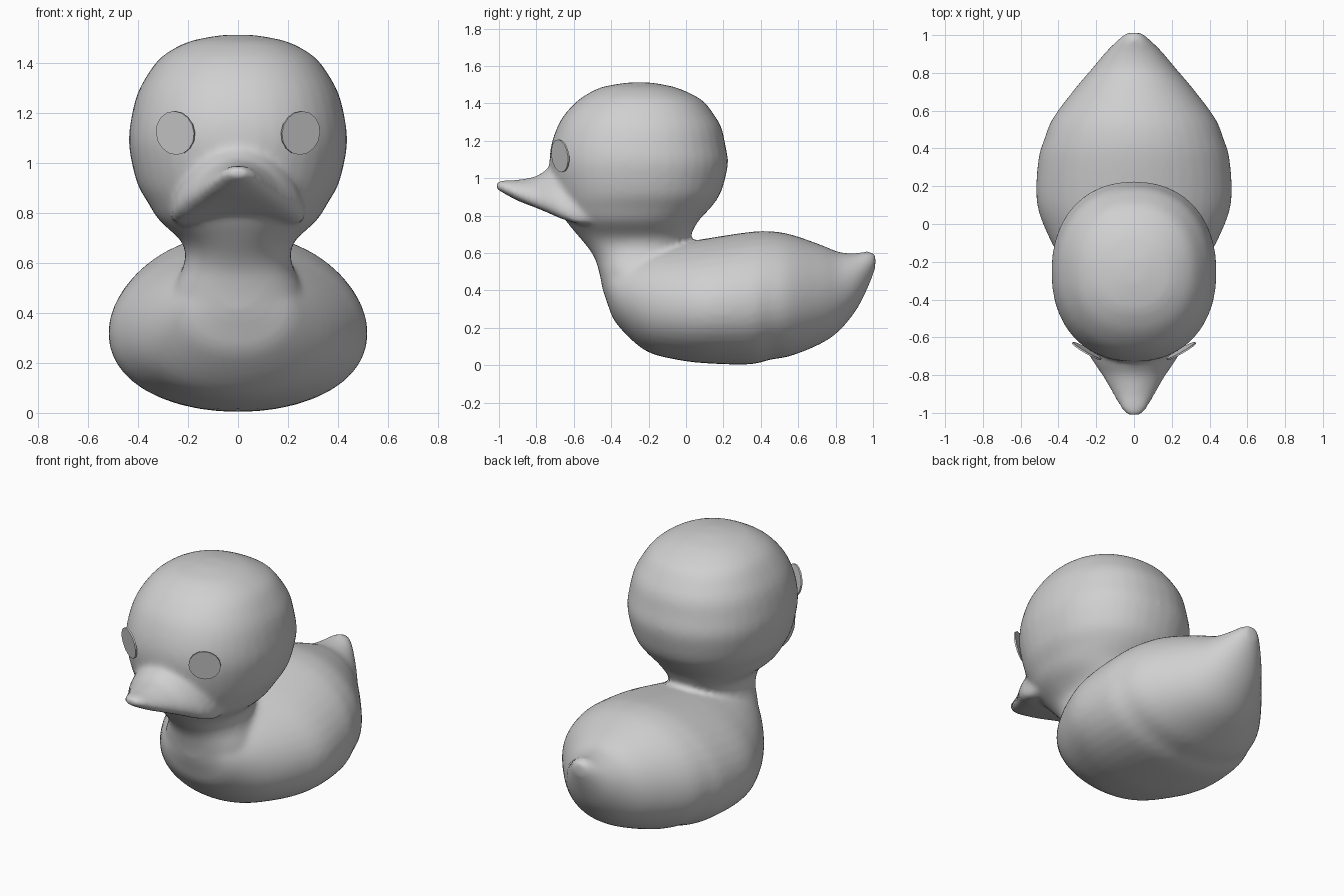
import bpy, bmesh, math
from mathutils import Vector, Matrix

cube = bpy.data.objects.get("Cube")
if cube:
    bpy.data.objects.remove(cube, do_unlink=True)

grey = bpy.data.materials.new("grey")
grey.use_nodes = True
grey.diffuse_color = (0.63, 0.63, 0.63, 1)
grey.node_tree.nodes["Principled BSDF"].inputs["Base Color"].default_value = grey.diffuse_color


def add_object(name, bm):
    mesh = bpy.data.meshes.new(name)
    bm.to_mesh(mesh)
    bm.free()
    mesh.materials.append(grey)
    obj = bpy.data.objects.new(name, mesh)
    bpy.context.scene.collection.objects.link(obj)
    return obj


def refine(rings, steps=4):
    """Add smoothly interpolated rings between the given ones."""
    pts = [Vector(r) for r in rings]
    pts = [pts[0]] + pts + [pts[-1]]
    for a, b, c, d in zip(pts, pts[1:], pts[2:], pts[3:]):
        for k in range(steps):
            t = k / steps
            yield (b * 2 + (c - a) * t + (a * 2 - b * 5 + c * 4 - d) * t ** 2
                   + (b * 3 - a - c * 3 + d) * t ** 3) / 2
    yield pts[-1]


def loft(bm, rings, upright=False, droop=0, power=2, sides=40):
    """Skin oval rings (position, low, high, half width) along z or y."""
    def rounded(value):
        return math.copysign(abs(value) ** (2 / power), value)

    loops = []
    for pos, low, high, half in refine(rings):
        loop = []
        for i in range(sides):
            a = math.tau * i / sides
            x = half * rounded(math.cos(a))
            other = (low + high) / 2 + (high - low) / 2 * rounded(math.sin(a)) - droop * x * x
            loop.append(bm.verts.new((x, other, pos) if upright else (x, pos, other)))
        loops.append(loop)
    for one, two in zip(loops, loops[1:]):
        for i in range(sides):
            j = (i + 1) % sides
            bm.faces.new((one[i], one[j], two[j], two[i]))
    bm.faces.new(loops[0])
    bm.faces.new(loops[-1])


# Body from chest to tail: y, bottom, top, half width
body = [(-0.45, 0.42, 0.54, 0.07), (-0.42, 0.33, 0.56, 0.16), (-0.37, 0.22, 0.58, 0.24),
        (-0.22, 0.08, 0.62, 0.365), (-0.05, 0.03, 0.65, 0.46), (0.12, 0.01, 0.68, 0.516),
        (0.34, 0.005, 0.713, 0.507), (0.45, 0.03, 0.717, 0.475), (0.56, 0.05, 0.70, 0.43),
        (0.72, 0.115, 0.645, 0.31), (0.82, 0.185, 0.605, 0.225), (0.91, 0.295, 0.60, 0.15),
        (0.97, 0.41, 0.61, 0.09), (1.013, 0.52, 0.60, 0.04)]

# Chest, neck and head: z, front, back, half width
head = [(0.22, -0.34, -0.10, 0.16), (0.30, -0.40, -0.07, 0.24), (0.40, -0.442, -0.04, 0.27),
        (0.50, -0.465, -0.02, 0.255), (0.57, -0.487, 0.0, 0.225), (0.63, -0.525, 0.01, 0.21),
        (0.69, -0.575, 0.025, 0.23), (0.77, -0.64, 0.065, 0.315), (0.84, -0.68, 0.13, 0.36),
        (0.91, -0.70, 0.18, 0.40), (1.00, -0.72, 0.21, 0.425), (1.09, -0.73, 0.225, 0.437),
        (1.18, -0.72, 0.21, 0.427), (1.27, -0.69, 0.19, 0.405), (1.34, -0.65, 0.15, 0.37),
        (1.41, -0.585, 0.095, 0.32), (1.455, -0.52, 0.02, 0.26), (1.49, -0.44, -0.07, 0.18),
        (1.512, -0.31, -0.19, 0.06)]

# Bill: y, bottom, top, half width
bill = [(-1.013, 0.94, 0.983, 0.035), (-0.975, 0.92, 0.99, 0.07), (-0.90, 0.88, 0.992, 0.112),
        (-0.80, 0.842, 1.012, 0.17), (-0.74, 0.82, 1.05, 0.21), (-0.66, 0.795, 1.08, 0.255),
        (-0.55, 0.78, 1.05, 0.27), (-0.40, 0.80, 1.02, 0.25)]

bm = bmesh.new()
loft(bm, body, droop=0.11, power=2.05)
loft(bm, head, upright=True, power=2.2)
loft(bm, bill, droop=1.7)
bmesh.ops.recalc_face_normals(bm, faces=bm.faces)
duck = add_object("duck_body", bm)

# Fuse the parts into one skin and soften the joins
fuse = duck.modifiers.new("fuse", 'REMESH')
fuse.mode = 'VOXEL'
fuse.voxel_size = 0.016
fuse.use_smooth_shade = True
soften = duck.modifiers.new("soften", 'SMOOTH')
soften.factor = 0.5
soften.iterations = 10

# Flat round eye plates, turned outwards and slightly down
for side, name in ((1, "left_eye"), (-1, "right_eye")):
    bm = bmesh.new()
    turn = Vector((side * 0.5, -0.866, -0.12)).to_track_quat('Z', 'Y').to_matrix().to_4x4()
    place = Matrix.Translation((side * 0.25, -0.672, 1.12)) @ turn
    bmesh.ops.create_cone(bm, cap_ends=True, segments=16, radius1=0.088, radius2=0.088,
                          depth=0.009, matrix=place)
    add_object(name, bm)
